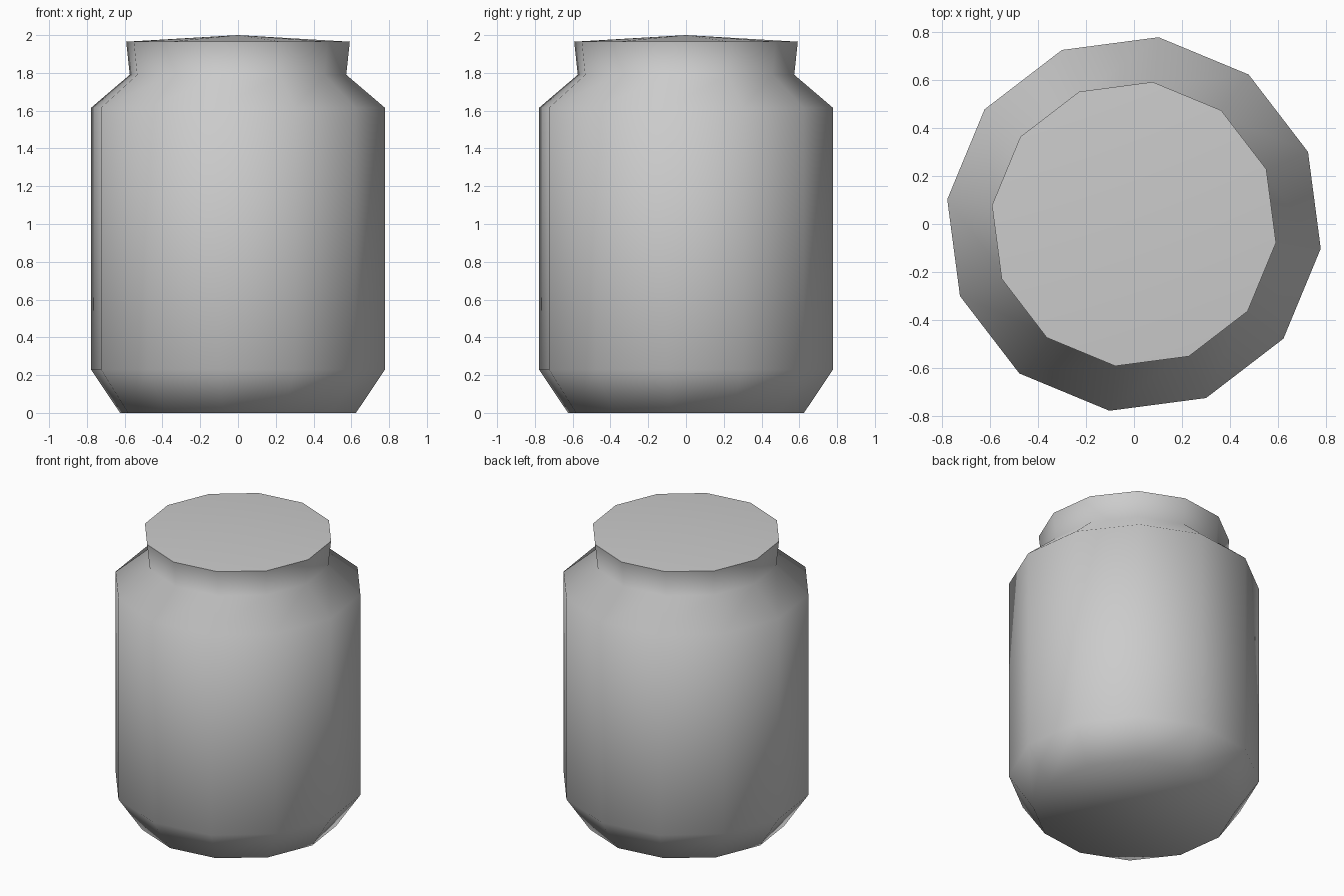
import bpy, bmesh
from math import cos, sin, tau, radians

cube = bpy.data.objects.get("Cube")
if cube:
    bpy.data.objects.remove(cube, do_unlink=True)

SIDES = 12
TURN = radians(-7.5)
# Radius and height from the base up to the rim of the lid
PROFILE = [(0.63, 0), (0.785, 0.23), (0.785, 1.615), (0.578, 1.79), (0.597, 1.965)]

grey = bpy.data.materials.new("plain grey")
grey.use_nodes = True
colour = (0.6, 0.6, 0.6, 1)
grey.diffuse_color = colour
grey.node_tree.nodes["Principled BSDF"].inputs["Base Color"].default_value = colour


def ring(bm, radius, z):
    angles = [TURN + tau * i / SIDES for i in range(SIDES)]
    return [bm.verts.new((radius * cos(a), radius * sin(a), z)) for a in angles]


# Jar body: stacked rings joined by quads, closed by a flat base
bm = bmesh.new()
rings = [ring(bm, r, z) for r, z in PROFILE]
for low, high in zip(rings, rings[1:]):
    for i in range(SIDES):
        j = (i + 1) % SIDES
        bm.faces.new((low[i], low[j], high[j], high[i]))
bm.faces.new(rings[0][::-1])

# Lid top: a shallow cone
tip = bm.verts.new((0, 0, 2))
rim = rings[-1]
for i in range(SIDES):
    bm.faces.new((rim[i], rim[(i + 1) % SIDES], tip))

mesh = bpy.data.meshes.new("jar")
bm.to_mesh(mesh)
bm.free()
mesh.materials.append(grey)
jar = bpy.data.objects.new("jar", mesh)
bpy.context.collection.objects.link(jar)

# Soft shading everywhere except the crisp lid rim
bpy.ops.object.select_all(action="DESELECT")
jar.select_set(True)
bpy.context.view_layer.objects.active = jar
bpy.ops.object.shade_smooth_by_angle(angle=radians(75))
